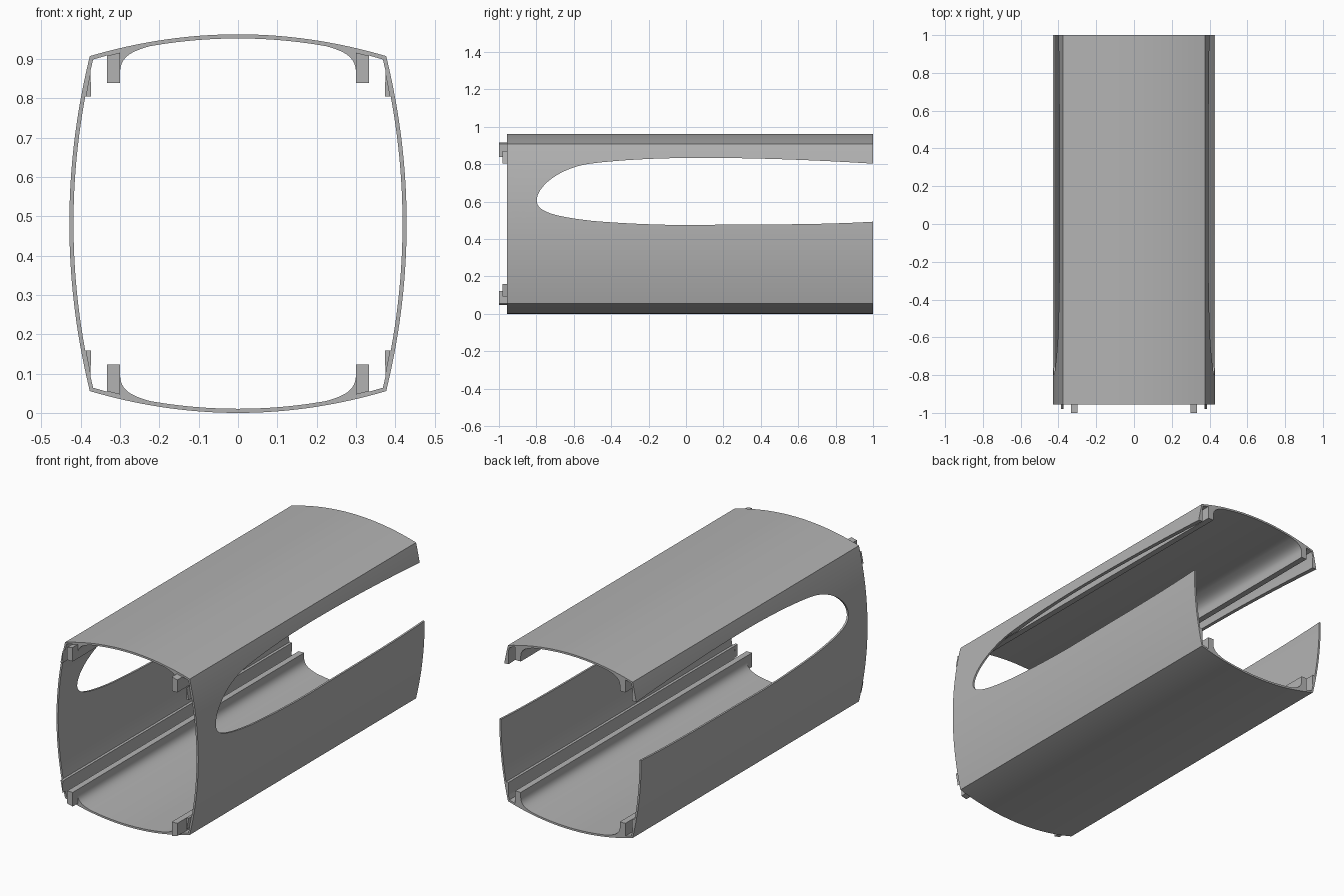
import bpy, bmesh
from mathutils import Vector
from mathutils.geometry import interpolate_bezier

if "Cube" in bpy.data.objects:
    bpy.data.objects.remove(bpy.data.objects["Cube"])

MID = 0.4815            # height of the tube's centre line
HALF_W, HALF_H = 0.429, 0.4815
CX, CZ = 0.377, 0.426   # outer corner, measured from the centre line
WALL = 0.0105
FRONT, BACK = -0.956, 1.0

grey = bpy.data.materials.new("shell grey")
grey.use_nodes = True
grey.diffuse_color = (0.45, 0.45, 0.45, 1)
grey.node_tree.nodes["Principled BSDF"].inputs["Base Color"].default_value = (0.45, 0.45, 0.45, 1)


def top_z(x, inset=0.0):
    return HALF_H - (HALF_H - CZ) * (x / CX) ** 2 - inset


def side_x(z, inset=0.0):
    return HALF_W - (HALF_W - CX) * (z / CZ) ** 2 - inset


def span(a, b, n):
    return [a + (b - a) * i / n for i in range(n + 1)]


def mirrored(quarter):
    """Closed loop from a quarter running from top centre to right centre."""
    right = quarter + [(x, -z) for x, z in reversed(quarter[:-1])]
    return right + [(-x, z) for x, z in reversed(right[1:-1])]


def extrude(name, loops, y0, y1):
    """Prism along y; a second loop makes a hole."""
    bm = bmesh.new()
    edges = []
    for loop in loops:
        vs = [bm.verts.new((x, y0, z + MID)) for x, z in loop]
        edges += [bm.edges.new((a, b)) for a, b in zip(vs, vs[1:] + vs[:1])]
    bmesh.ops.triangle_fill(bm, edges=edges, use_beauty=True)
    out = bmesh.ops.extrude_face_region(bm, geom=bm.faces[:], use_keep_orig=True)
    moved = [g for g in out["geom"] if isinstance(g, bmesh.types.BMVert)]
    bmesh.ops.translate(bm, verts=moved, vec=(0, y1 - y0, 0))
    bmesh.ops.recalc_face_normals(bm, faces=bm.faces[:])
    return finish(name, bm)


def finish(name, bm):
    mesh = bpy.data.meshes.new(name)
    bm.to_mesh(mesh)
    bm.free()
    mesh.materials.append(grey)
    obj = bpy.data.objects.new(name, mesh)
    bpy.context.collection.objects.link(obj)
    return obj


# Tube section: bowed outer wall, inner wall with filleted rails and side ribs
RAIL_IN, RAIL_OUT, RAIL_END = 0.30, 0.333, 0.358
RIB_X, RIB_END, RIB_TOP = 0.374, 0.323, 0.388
outer = [(x, top_z(x)) for x in span(0, CX, 24)]
outer += [(side_x(z), z) for z in span(CZ, 0, 24)[1:]]

fillet = interpolate_bezier(Vector((0.225, top_z(0.225, WALL))), Vector((0.27, 0.438)),
                            Vector((RAIL_IN, 0.425)), Vector((RAIL_IN, 0.384)), 14)
corner_z = CZ - 0.0085
inner = [(x, top_z(x, WALL)) for x in span(0, 0.225, 14)[:-1]]
inner += [(p.x, p.y) for p in fillet]
inner += [(RAIL_IN, RAIL_END), (RAIL_OUT, RAIL_END), (RAIL_OUT, top_z(RAIL_OUT, WALL))]
inner += [(side_x(z, WALL), z) for z in span(corner_z, RIB_TOP, 4)]
inner += [(RIB_X, RIB_END)]
inner += [(side_x(z, WALL), z) for z in span(RIB_END, 0, 20)]
shell = extrude("tube_shell", [mirrored(outer), mirrored(inner)], FRONT, BACK)

# Long rounded side openings, running out through the back end
upper = [((-.798, .605), (-.798, .685), (-.67, .782), (-.513, .803)),
         ((-.513, .803), (-.33, .827), (-.1, .834), (.07, .834)),
         ((.07, .834), (.4, .834), (.7, .822), (1.02, .802))]
lower = [((-.798, .605), (-.798, .545), (-.7, .52), (-.5, .497)),
         ((-.5, .497), (-.3, .48), (-.1, .475), (0, .475)),
         ((0, .475), (.4, .48), (.7, .474), (1.02, .494))]


def path(segments):
    pts = []
    for seg in segments:
        pts += interpolate_bezier(*[Vector(p) for p in seg], 18)[:-1]
    return pts + [Vector(segments[-1][-1])]


outline = path(upper) + path(lower)[:0:-1]
bm = bmesh.new()
face = bm.faces.new([bm.verts.new((-0.6, p.x, p.y)) for p in outline])
out = bmesh.ops.extrude_face_region(bm, geom=[face], use_keep_orig=True)
bmesh.ops.translate(bm, vec=(1.2, 0, 0),
                    verts=[g for g in out["geom"] if isinstance(g, bmesh.types.BMVert)])
bmesh.ops.recalc_face_normals(bm, faces=bm.faces[:])
cutter = finish("opening_cutter", bm)
cutter.hide_render = True

cut = shell.modifiers.new("side openings", 'BOOLEAN')
cut.operation, cut.solver, cut.object = 'DIFFERENCE', 'EXACT', cutter
bpy.context.view_layer.objects.active = shell
bpy.ops.object.modifier_apply(modifier=cut.name)
bpy.data.objects.remove(cutter)

bpy.ops.object.select_all(action='DESELECT')
shell.select_set(True)
bpy.ops.object.shade_smooth_by_angle(angle=0.5)

# Locating tabs on the front end of every rail and rib
GAP = 0.001
rail_tab = [(RAIL_IN, RAIL_END), (RAIL_OUT, RAIL_END),
            (RAIL_OUT, top_z(RAIL_OUT, WALL + GAP)), (RAIL_IN, top_z(RAIL_IN, WALL + GAP))]
rib_tab = [(RIB_X, RIB_END), (side_x(RIB_END, WALL + GAP), RIB_END), (RIB_X + GAP, RIB_TOP)]
for sx, side in ((1, "left"), (-1, "right")):
    for sz, level in ((1, "upper"), (-1, "lower")):
        for part, profile, tip in (("rail_tab", rail_tab, -1.0), ("rib_tab", rib_tab, -0.98)):
            extrude(f"{level}_{side}_{part}", [[(x * sx, z * sz) for x, z in profile]], tip, FRONT)
